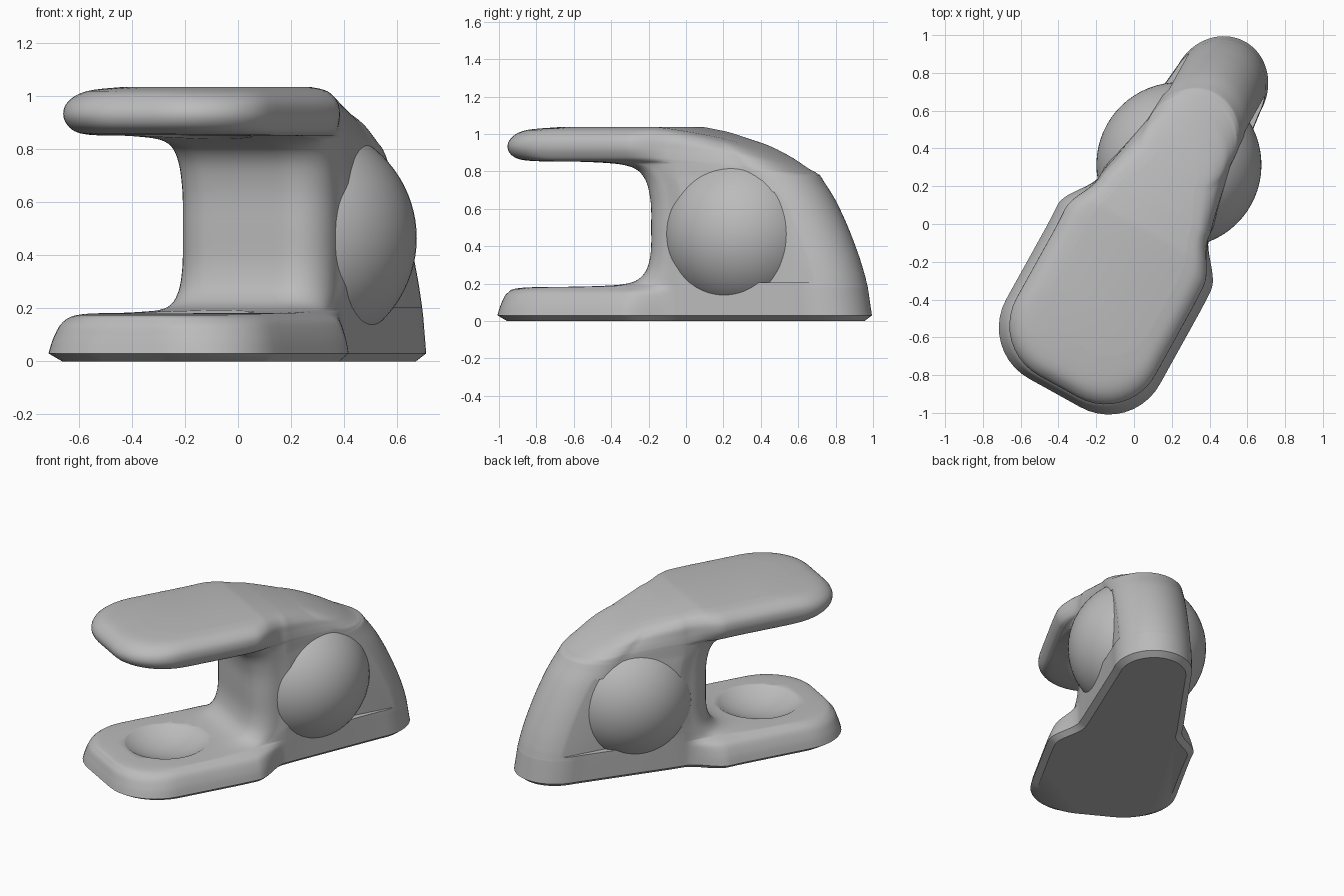
import bpy, bmesh, math
from mathutils import Matrix

if "Cube" in bpy.data.objects:
    bpy.data.objects.remove(bpy.data.objects["Cube"])

PLACE = Matrix.Translation((0.04, -0.023, 0)) @ Matrix.Rotation(math.radians(-29), 4, 'Z')

grey = bpy.data.materials.new("plain_grey")
grey.use_nodes = True
grey.diffuse_color = (0.5, 0.5, 0.5, 1)
grey.node_tree.nodes["Principled BSDF"].inputs["Base Color"].default_value = grey.diffuse_color


def make_object(name, bm):
    bmesh.ops.recalc_face_normals(bm, faces=bm.faces)
    mesh = bpy.data.meshes.new(name)
    bm.to_mesh(mesh)
    bm.free()
    mesh.materials.append(grey)
    obj = bpy.data.objects.new(name, mesh)
    obj.matrix_world = PLACE
    bpy.context.collection.objects.link(obj)
    return obj


def smooth(obj, degrees):
    bpy.ops.object.select_all(action='DESELECT')
    obj.select_set(True)
    bpy.context.view_layer.objects.active = obj
    bpy.ops.object.shade_smooth_by_angle(angle=math.radians(degrees))


# Slices: height, front end, front half width, rear half width, rear end
SLICES = [
    (0, -.945, .425, .21, 1.09),
    (.03, -.985, .465, .25, 1.13),
    (.09, -.97, .45, .25, 1.12),
    (.15, -.945, .42, .25, 1.11),
    (.178, -.87, .375, .25, 1.105),
    (.185, -.45, .36, .25, 1.103),
    (.2, -.21, .335, .25, 1.099),
    (.25, -.11, .325, .25, 1.085),
    (.35, -.07, .32, .25, 1.05),
    (.5, -.065, .32, .25, .985),
    (.65, -.07, .32, .25, .905),
    (.77, -.11, .325, .25, .82),
    (.83, -.21, .335, .25, .795),
    (.85, -.45, .36, .25, .785),
    (.855, -.8, .375, .25, .782),
    (.875, -.91, .4, .25, .765),
    (.925, -.945, .42, .245, .725),
    (.98, -.925, .41, .235, .665),
    (1.02, -.86, .36, .2, .57),
    (1.036, -.7, .28, .14, .47),
]


def outline(z, front, half, rear_half, rear):
    """Closed slice: wide rounded front, shoulders, neck and round rear."""
    r = min(0.15 + 0.17 * (-0.05 - front), half - 0.02)
    depth = rear_half * 1.1
    centre = rear - depth
    neck_half = rear_half + 0.08
    start = front + r
    shoulder = max(-0.11, start)
    neck = max(0.15, shoulder + 0.1)
    pts = [((half - r) * i / 4, front) for i in range(4)]
    for i in range(11):
        a = math.pi / 2 * i / 10
        pts.append((half - r + r * math.sin(a), start - r * math.cos(a)))
    pts += [(half, start + (shoulder - start) * i / 8) for i in range(1, 8)]
    for i in range(15):
        t = i / 14
        s = t * t * (3 - 2 * t)
        pts.append((half + (neck_half - half) * s, shoulder + (neck - shoulder) * t))
    for i in range(1, 10):
        t = i / 10
        pts.append((neck_half + (rear_half - neck_half) * t, neck + (centre - neck) * t))
    for i in range(17):
        a = math.pi / 2 * i / 16
        pts.append((rear_half * math.cos(a), centre + depth * math.sin(a)))
    pts[-1] = (0, rear)
    pts += [(-x, y) for x, y in reversed(pts[1:-1])]
    # Front sits a little to one side; the upper slices fall towards the rear
    fall = max(0, z - 0.78) / 0.256
    return [(x + 0.02 * min(1, max(0, (0.2 - y) / 0.4)), y,
             z - fall * max(0, 0.12 * y + 0.2 * y * abs(y))) for x, y in pts]


def spline(rows, steps):
    """Smooth run through the slice rows."""
    out = []
    for i in range(len(rows) - 1):
        p0, p1, p2 = rows[max(i - 1, 0)], rows[i], rows[i + 1]
        p3 = rows[min(i + 2, len(rows) - 1)]
        for k in range(steps):
            t = k / steps
            out.append([b + 0.5 * t * (c - a + t * (2 * a - 5 * b + 4 * c - d
                        + t * (3 * (b - c) + d - a)))
                        for a, b, c, d in zip(p0, p1, p2, p3)])
    return out + [rows[-1]]


# Body: base plate, column and overhanging top as one loft
bm = bmesh.new()
rings = []
for row in [SLICES[0]] + spline(SLICES[1:], 5):
    rings.append([bm.verts.new(p) for p in outline(*row)])
count = len(rings[0])
for low, high in zip(rings, rings[1:]):
    for i in range(count):
        j = (i + 1) % count
        bm.faces.new((low[i], low[j], high[j], high[i]))
bm.faces.new(rings[0][::-1])
# Crown closed with strips from side to side
top = rings[-1]
half_count = count // 2
bm.faces.new((top[0], top[1], top[-1]))
for i in range(1, half_count - 1):
    bm.faces.new((top[i], top[i + 1], top[-i - 1], top[-i]))
bm.faces.new((top[half_count - 1], top[half_count], top[half_count + 1]))
body = make_object("body", bm)


def carve(name, bm):
    cutter = make_object(name, bm)
    cutter.hide_render = True
    mod = body.modifiers.new(name, 'BOOLEAN')
    mod.operation = 'DIFFERENCE'
    mod.solver = 'EXACT'
    mod.object = cutter
    bpy.context.view_layer.objects.active = body
    bpy.ops.object.modifier_apply(modifier=name)
    bpy.data.objects.remove(cutter)


# Shallow dishes in the base plate and under the top
bm = bmesh.new()
bmesh.ops.create_uvsphere(bm, u_segments=64, v_segments=48, radius=0.405,
                          matrix=Matrix.Translation((0.02, -0.53, 0.515))
                          @ Matrix.Diagonal((1.1, 1.1, 1, 1)))
carve("dish_cutter", bm)

# Pockets behind the ball on both flanks
for side in (-1, 1):
    bm = bmesh.new()
    box = Matrix.Translation((side * 0.43, 0.8, 0.447)) @ Matrix.Diagonal((0.4, 0.7, 0.485, 1))
    bmesh.ops.create_cube(bm, size=1, matrix=box)
    carve("pocket_cutter", bm)
smooth(body, 35)

# Ball showing through both flanks
bm = bmesh.new()
bmesh.ops.create_uvsphere(bm, u_segments=64, v_segments=40, radius=0.437,
                          matrix=Matrix.Translation((0.01, 0.39, 0.465)))
smooth(make_object("side_ball", bm), 60)
